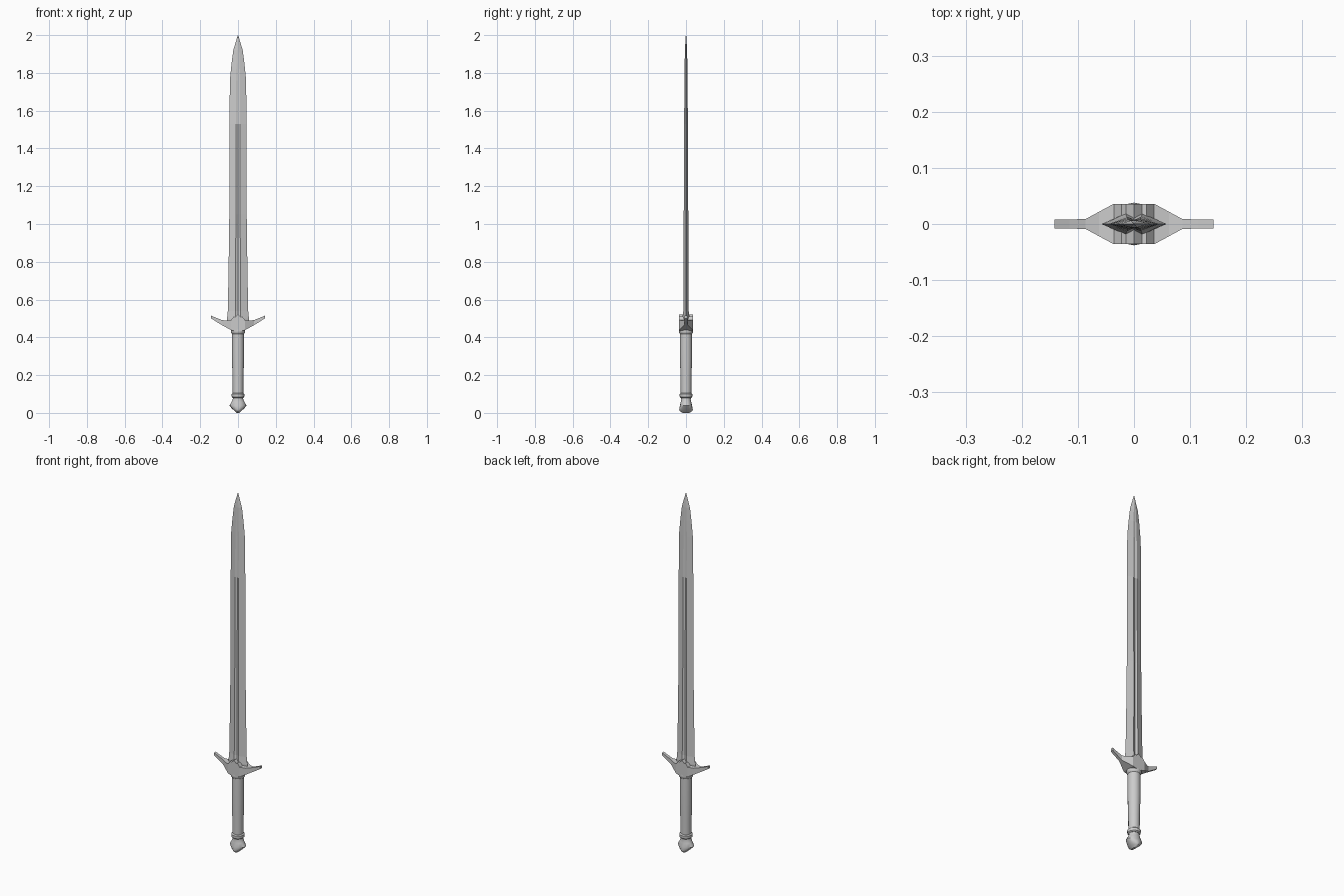
import bpy, math

if "Cube" in bpy.data.objects:
    bpy.data.objects.remove(bpy.data.objects["Cube"])


def loft(name, sections, smooth=True):
    """Skin a list of closed cross-sections, capping both ends."""
    n = len(sections[0])
    verts = [p for s in sections for p in s]
    faces = []
    for k in range(len(sections) - 1):
        for i in range(n):
            j = (i + 1) % n
            faces.append((k * n + i, k * n + j, (k + 1) * n + j, (k + 1) * n + i))
    faces.append(tuple(reversed(range(n))))
    faces.append(tuple(range(len(verts) - n, len(verts))))
    mesh = bpy.data.meshes.new(name)
    mesh.from_pydata(verts, [], faces)
    mesh.validate()
    obj = bpy.data.objects.new(name, mesh)
    bpy.context.collection.objects.link(obj)
    bpy.ops.object.select_all(action='DESELECT')
    obj.select_set(True)
    bpy.context.view_layer.objects.active = obj
    bpy.ops.object.mode_set(mode='EDIT')
    bpy.ops.mesh.select_all(action='SELECT')
    bpy.ops.mesh.normals_make_consistent(inside=False)
    bpy.ops.object.mode_set(mode='OBJECT')
    if smooth:
        bpy.ops.object.shade_smooth_by_angle(angle=math.radians(35))
    return obj


def ellipse(z, rx, ry, n=16):
    return [(rx * math.cos(2 * math.pi * i / n), ry * math.sin(2 * math.pi * i / n), z)
            for i in range(n)]


def blade_section(z, w, t, groove):
    # flattened diamond with a shallow fuller down each face
    f = w * 0.25
    return [(w, 0, z), (f, t, z), (0, t - groove, z), (-f, t, z),
            (-w, 0, z), (-f, -t, z), (0, -t + groove, z), (f, -t, z)]


# Blade: height, half width, half thickness, fuller depth
blade = [(0.46, 0.056, 0.019, 0.006), (0.50, 0.058, 0.019, 0.006), (0.54, 0.054, 0.014, 0.006),
         (0.75, 0.050, 0.013, 0.006), (1.05, 0.046, 0.012, 0.005), (1.53, 0.045, 0.010, 0.004),
         (1.76, 0.043, 0.008, 0.002), (1.85, 0.034, 0.007, 0.001), (1.92, 0.025, 0.006, 0),
         (2.00, 0.001, 0.001, 0)]
loft("blade", [blade_section(*b) for b in blade], smooth=False)

# Crossguard: x, bottom z, top z, half depth, mirrored about the centre
half = [(0, 0.432, 0.522, 0.036), (0.014, 0.433, 0.507, 0.036), (0.022, 0.434, 0.510, 0.036),
        (0.036, 0.438, 0.492, 0.036), (0.062, 0.452, 0.488, 0.022), (0.086, 0.465, 0.492, 0.009),
        (0.115, 0.483, 0.503, 0.008), (0.142, 0.500, 0.515, 0.008)]
guard = [(-x, b, t, d) for x, b, t, d in reversed(half[1:])] + half
loft("crossguard", [[(x, -d, b), (x, d, b), (x, d, t), (x, -d, t)] for x, b, t, d in guard],
     smooth=False)

# Grip with collar at the top and ring at the bottom
grip = [(0.08, 0.028), (0.085, 0.033), (0.10, 0.034), (0.105, 0.028), (0.18, 0.029),
        (0.30, 0.032), (0.418, 0.032), (0.423, 0.036), (0.432, 0.038), (0.442, 0.036)]
loft("grip", [ellipse(z, r, r) for z, r in grip])

# Pommel: wide across the front, wedge shaped underneath
pommel = [(0.000, 0.006, 0.018), (0.010, 0.017, 0.034), (0.020, 0.029, 0.036),
          (0.038, 0.046, 0.032), (0.058, 0.034, 0.028), (0.072, 0.028, 0.025),
          (0.085, 0.026, 0.026)]
loft("pommel", [ellipse(*p) for p in pommel])
